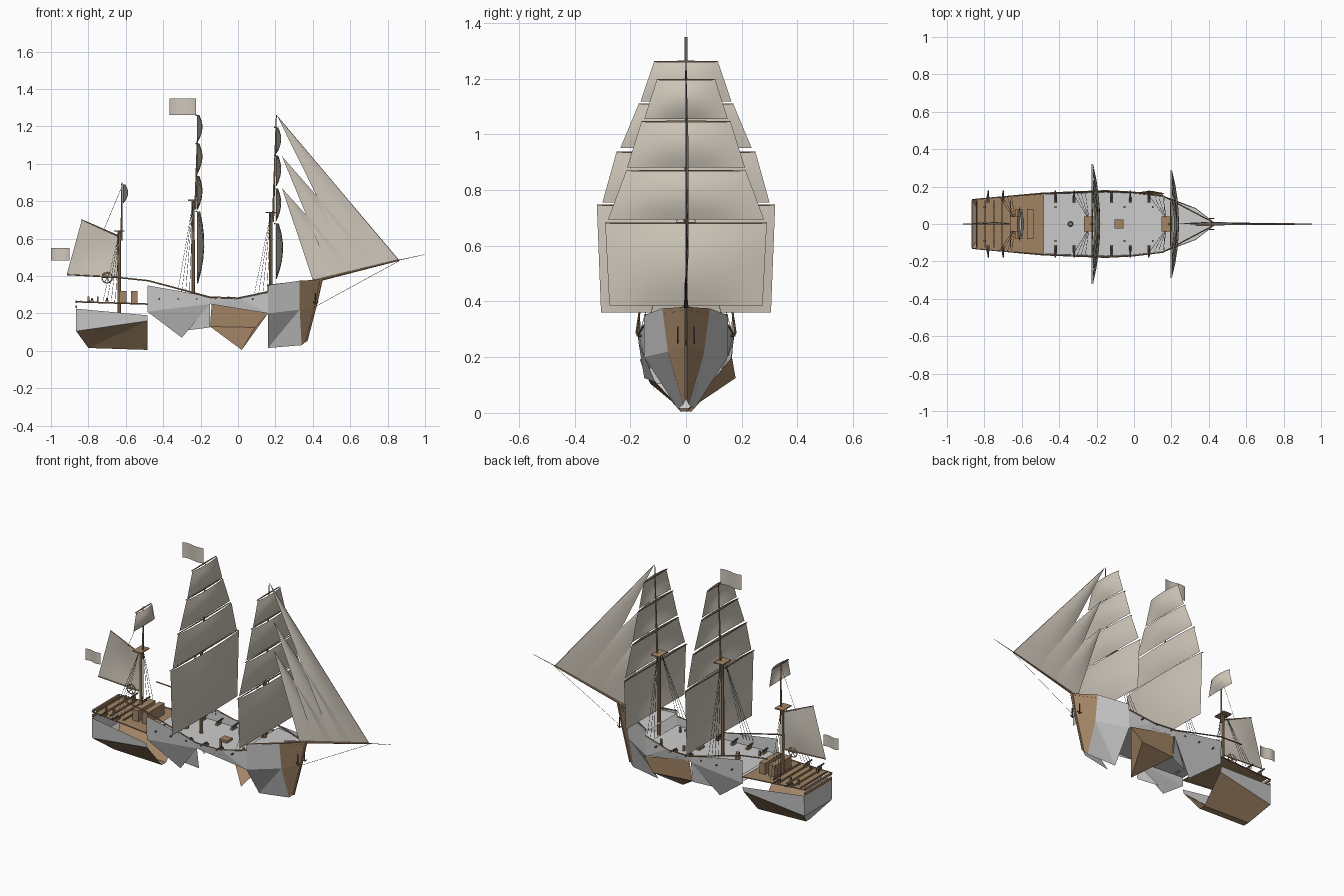
import bpy, bmesh, math
from mathutils import Vector, Matrix

if "Cube" in bpy.data.objects:
    bpy.data.objects.remove(bpy.data.objects["Cube"])

def material(name, rgb):
    m = bpy.data.materials.new(name)
    m.diffuse_color = (*rgb, 1)
    m.use_nodes = True
    m.node_tree.nodes["Principled BSDF"].inputs["Base Color"].default_value = m.diffuse_color
    return m

WOOD = material("wood", (0.36, 0.23, 0.13))
CLOTH = material("canvas", (0.62, 0.57, 0.49))
DARK = material("rope", (0.12, 0.11, 0.10))

def add(name, bm, mat=None, smooth=False):
    me = bpy.data.meshes.new(name)
    bm.to_mesh(me)
    bm.free()
    for p in me.polygons:
        p.use_smooth = smooth
    if mat:
        me.materials.append(mat)
    ob = bpy.data.objects.new(name, me)
    bpy.context.collection.objects.link(ob)
    return ob

def patch(name, verts, faces, mat=None, mirror=False):
    bm = bmesh.new()
    for s in ((1, -1) if mirror else (1,)):
        vs = [bm.verts.new((x, y * s, z)) for x, y, z in verts]
        for f in faces:
            bm.faces.new([vs[i] for i in (f if s > 0 else f[::-1])])
    return add(name, bm, mat)

def rods(name, segs, mat=WOOD, sides=6):
    """Tapered bars, each (start, end, radius, end radius)."""
    bm = bmesh.new()
    for a, b, r1, r2 in segs:
        a, b = Vector(a), Vector(b)
        q = (b - a).to_track_quat('Z', 'Y').to_matrix().to_4x4()
        bmesh.ops.create_cone(bm, cap_ends=True, segments=sides, radius1=r1, radius2=r2,
                              depth=(b - a).length, matrix=Matrix.Translation((a + b) / 2) @ q)
    return add(name, bm, mat)

def boxes(name, items, mat=WOOD):
    bm = bmesh.new()
    for c, s in items:
        bmesh.ops.create_cube(bm, size=1, matrix=Matrix.Translation(c) @ Matrix.Diagonal((*s, 1)))
    return add(name, bm, mat)

def grid(name, fn, nu, nv, mat=CLOTH):
    bm = bmesh.new()
    v = [[bm.verts.new(fn(i / nu, j / nv)) for i in range(nu + 1)] for j in range(nv + 1)]
    for j in range(nv):
        for i in range(nu):
            bm.faces.new((v[j][i], v[j][i + 1], v[j + 1][i + 1], v[j + 1][i]))
    bmesh.ops.remove_doubles(bm, verts=bm.verts, dist=1e-5)
    return add(name, bm, mat, True)

# --- Hull: faceted shell sections, keel near z = 0 ---
patch("stern_hull_side", [(-.865, -.13, .225), (-.485, -.165, .19), (-.485, -.155, .16), (-.865, -.128, .105)],
      [(0, 3, 2, 1)], None, True)
patch("stern_hull_bottom", [(-.865, -.128, .105), (-.485, -.155, .16), (-.485, -.02, .005), (-.80, -.02, .015)],
      [(0, 3, 1), (1, 3, 2)], WOOD, True)
patch("stern_transom", [(-.865, -.13, .225), (-.865, .13, .225), (-.865, .128, .105), (-.865, -.128, .105),
                        (-.80, .02, .015), (-.80, -.02, .015)], [(0, 1, 2, 3), (3, 2, 4, 5)])
patch("stern_keel", [(-.80, -.02, .015), (-.80, .02, .015), (-.485, .02, .005), (-.485, -.02, .005)], [(0, 1, 2, 3)], WOOD)
patch("waist_hull", [(-.485, -.165, .35), (-.485, -.16, .21), (-.30, -.11, .07), (-.15, -.17, .25), (-.15, -.175, .29),
                     (-.27, -.11, .11), (-.15, -.15, .125), (.16, -.15, .20), (.16, -.15, .32), (0, -.17, .285)],
      [(0, 1, 3, 4), (1, 2, 3), (5, 6, 3), (4, 3, 9), (3, 7, 9), (9, 7, 8)], None, True)
patch("lower_hull_plank", [(-.15, .15, .13), (-.14, .17, .26), (.16, .165, .20), (.02, .0, .005), (.09, .178, .125)],
      [(0, 1, 2, 4), (0, 4, 3), (4, 2, 3)], WOOD)
patch("bow_hull", [(.16, -.15, .35), (.16, -.15, .20), (.16, -.03, .015), (.33, -.085, .375), (.33, -.065, .22),
                   (.34, -.01, .03), (.44, 0, .38), (.415, 0, .24), (.365, 0, .05)],
      [(0, 1, 4, 3), (1, 2, 4), (2, 5, 4)], None, True)
patch("bow_planks", [(.33, -.085, .375), (.33, -.065, .22), (.34, -.01, .03), (.44, 0, .38), (.415, 0, .24), (.365, 0, .05)],
      [(0, 1, 4, 3), (1, 2, 5, 4)], WOOD, True)
rods("stem_post", [((.365, 0, .05), (.42, 0, .26), .006, .006), ((.42, 0, .26), (.445, 0, .38), .006, .008)])

# --- Decks ---
def deck(name, st, mat):
    bm = bmesh.new()
    rows = [[bm.verts.new((x, s * y, z)) for s in (-1, 1)] for x, y, z in st]
    for a, b in zip(rows, rows[1:]):
        bm.faces.new((a[0], b[0], b[1], a[1]))
    return add(name, bm, mat)

deck("quarter_deck", [(-.845, .13, .262), (-.485, .16, .25)], WOOD)
deck("main_deck", [(-.485, .16, .262), (-.15, .17, .25), (.0, .165, .25), (.16, .145, .265)], None)
deck("fore_deck", [(.16, .145, .335), (.33, .083, .355), (.435, .004, .37)], None)
boxes("cabin", [((-.615, 0, .287), (.04, .16, .065)), ((-.555, 0, .287), (.035, .16, .065))])
boxes("deck_hatch", [((-.08, 0, .257), (.05, .05, .015))])
boxes("stern_beams", [((-.84 + .045 * i, 0, .266), (.006, .25, .008)) for i in range(5)]
      + [((-.865, 0, z), (.01, .25, .014)) for z in (.262, .235)])
boxes("deck_bitts", [((x, s * .09, .275), (.01, .01, .03)) for x in (-.8, -.75, -.42, -.05, .1) for s in (-1, 1)])
rods("capstan", [((-.34, 0, .25), (-.34, 0, .295), .016, .011)], WOOD, 8)

# --- Rails along both sides ---
rail = [(-.865, .13, .262), (-.485, .165, .25)]
sheer = [(-.64, .15, .392), (-.48, .165, .375), (-.15, .178, .287), (.0, .17, .282), (.16, .15, .315)]
rods("side_rails", [((a[0], s * a[1], a[2]), (b[0], s * b[1], b[2]), .004, .004)
                    for path in (rail, sheer) for a, b in zip(path, path[1:]) for s in (-1, 1)])
rods("bow_rails", [((.16, s * .148, .35), (.44, 0, .38), .004, .004) for s in (-1, 1)])

# --- Guns along both sides ---
gx = [-.78, -.7, -.42, -.32, -.22, -.12, -.02, .08]
rods("guns", [((x, s * .12, .275), (x, s * .178, .278), .006, .004) for x in gx for s in (-1, 1)], DARK, 8)
boxes("gun_carriages", [((x, s * .13, .265), (.015, .035, .012)) for x in gx for s in (-1, 1)])

# --- Anchors at the bow ---
rods("anchors", [seg for s in (-1, 1) for seg in (
    ((.415, s * .03, .31), (.415, s * .03, .25), .003, .003),
    ((.40, s * .03, .262), (.415, s * .03, .25), .002, .003),
    ((.43, s * .03, .262), (.415, s * .03, .25), .002, .003))], DARK)

# --- Masts, bowsprit and lookout tops ---
def mast(name, x, base, top, peak, xt):
    rods(name, [((x, 0, base), (x, 0, top), .010, .008),
                ((x + .012, 0, top - .05), (xt - .008, 0, peak), .006, .0025)], WOOD, 8)
    boxes(name + "_top", [((x, 0, top), (.055, .08, .006))])

mast("main_mast", -.24, .25, .805, 1.26, -.205)
mast("fore_mast", .175, .26, .74, 1.26, .213)
mast("mizzen_mast", -.635, .19, .64, .90, -.613)
rods("bowsprit", [((.30, 0, .345), (.86, 0, .485), .008, .004), ((.86, 0, .485), (1.0, 0, .515), .002, .001)], WOOD, 8)

# --- Square sails with yards: (bottom z, top z, bottom half width, top half width) ---
def square_sails(name, x0, tiers):
    yards = []
    for k, (z0, z1, w0, w1) in enumerate(tiers):
        d = .038 if z1 - z0 > .25 else .028
        def fn(u, v):
            h = math.sin(math.pi * min(1, v * .85 + .03)) ** .9
            return (x0 + d * h * math.sin(math.pi * u) ** .8 if 0 < u < 1 else x0,
                    (2 * u - 1) * (w0 + (w1 - w0) * v), z0 + (z1 - z0) * v)
        grid(f"{name}_sail_{k + 1}", fn, 8, 6)
        for s in (-1, 1):
            yards.append(((x0 - .006, 0, z1), (x0 - .006, s * w1, z1), .0045, .0025))
    rods(name + "_yards", yards)

square_sails("main", -.218, [(.36, .745, .305, .32), (.755, .935, .30, .25),
                             (.95, 1.108, .236, .17), (1.118, 1.26, .163, .115)])
square_sails("fore", .203, [(.385, .68, .275, .29), (.695, .868, .28, .215),
                            (.88, 1.045, .212, .16), (1.055, 1.195, .15, .105)])
square_sails("mizzen", -.615, [(.79, .89, .10, .075)])

# --- Jibs (head, tack, clew in x, z) ---
def jib(name, head, tack, clew):
    h, t, c = Vector(head), Vector(tack), Vector(clew)
    def fn(u, v):
        p = h.lerp(t.lerp(c, u), v)
        return (p.x, .010 * math.sin(math.pi * u) * math.sin(math.pi * v), p.y)
    grid(name, fn, 5, 6)

jib("outer_jib", (.21, 1.255), (.86, .485), (.62, .425))
jib("middle_jib", (.235, 1.04), (.75, .455), (.50, .40))
jib("inner_jib", (.235, .87), (.63, .43), (.40, .378))

# --- Gaff sail, boom and gaff ---
def gaff(u, v):
    lo = Vector((-.915, .41)).lerp(Vector((-.647, .395)), u)
    hi = Vector((-.835, .70)).lerp(Vector((-.637, .61)), u)
    p = lo.lerp(hi, v)
    return (p.x, .012 * math.sin(math.pi * u) * math.sin(math.pi * v), p.y)

grid("gaff_sail", gaff, 5, 5)
rods("gaff_spars", [((-.635, 0, .392), (-.915, 0, .407), .004, .003), ((-.635, 0, .612), (-.837, 0, .702), .004, .002)])

# --- Flags ---
def flag(name, x0, x1, z0, z1):
    grid(name, lambda u, v: (x0 + (x1 - x0) * u, .006 * math.sin(2 * math.pi * u), z0 + (z1 - z0) * v), 6, 1)

flag("main_flag", -.365, -.225, 1.26, 1.35)
flag("stern_flag", -1.0, -.90, .482, .55)

# --- Steering wheel ---
ring = [(-.70 + .028 * math.cos(i * math.pi / 6), 0, .39 + .028 * math.sin(i * math.pi / 6)) for i in range(12)]
rods("wheel", [(ring[i], ring[(i + 1) % 12], .003, .003) for i in range(12)]
     + [(ring[i], ring[i + 6], .002, .002) for i in (0, 2, 4)])

# --- Shrouds and stays ---
ropes = []
for x, top, y, z in ((-.24, .80, .165, .29), (.175, .735, .14, .31), (-.635, .635, .145, .27)):
    for s in (-1, 1):
        for k in range(4):
            ropes.append(((x - .02 - .022 * k, s * y, z), (x, s * .02, top), .001, .001))
for a, b in (((.21, 0, 1.255), (.86, 0, .485)), ((.86, 0, .48), (.42, 0, .24)), ((-.62, 0, .88), (-.72, 0, .64))):
    ropes.append((a, b, .001, .001))
rods("rigging", ropes, DARK, 4)
